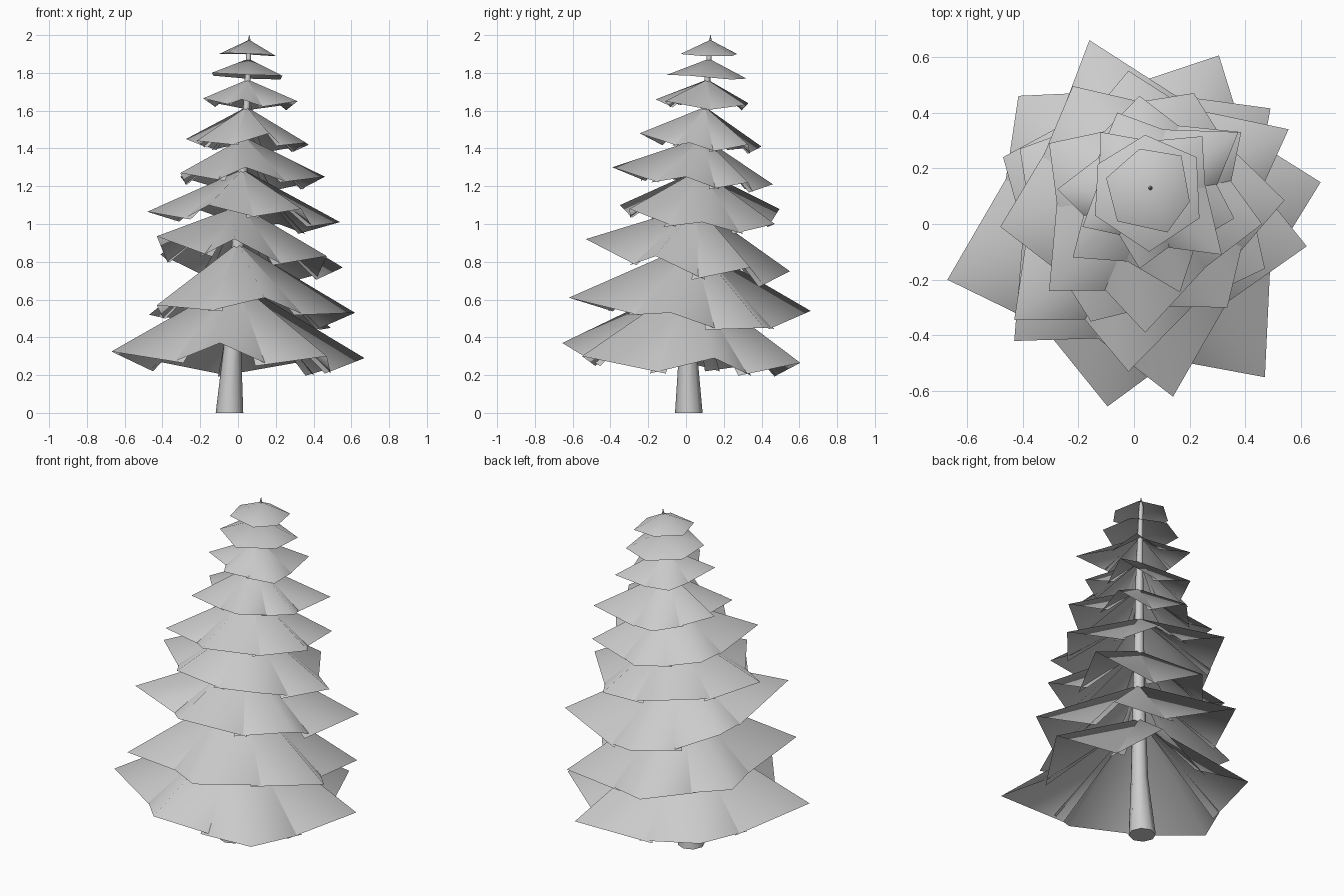
import bpy
import bmesh
import math
from mathutils import Vector

default_cube = bpy.data.objects.get("Cube")
if default_cube:
    bpy.data.objects.remove(default_cube, do_unlink=True)

# one flat grey for the whole tree
grey = bpy.data.materials.new("plain_grey")
grey.use_nodes = True
grey.diffuse_color = (0.6, 0.6, 0.6, 1)
grey.node_tree.nodes["Principled BSDF"].inputs["Base Color"].default_value = grey.diffuse_color

# leaning trunk path: position and radius
PATH = [
    (Vector((-.045, .015, 0)), .073),
    (Vector((-.03, .01, .35)), .046),
    (Vector((0, .04, .9)), .032),
    (Vector((.045, .1, 1.6)), .019),
    (Vector((.058, .128, 1.95)), .012),
    (Vector((.06, .13, 2)), .001),
]


def trunk_point(z):
    """Centre of the trunk at a given height."""
    for (low, _), (high, _) in zip(PATH, PATH[1:]):
        if z <= high.z:
            return low.lerp(high, (z - low.z) / (high.z - low.z))
    return PATH[-1][0].copy()


def finish(name, bm, angle):
    mesh = bpy.data.meshes.new(name)
    bm.to_mesh(mesh)
    bm.free()
    mesh.materials.append(grey)
    mesh.shade_smooth()
    mesh.set_sharp_from_angle(angle=math.radians(angle))
    obj = bpy.data.objects.new(name, mesh)
    bpy.context.collection.objects.link(obj)


def build_trunk(sides=8):
    bm = bmesh.new()
    rings = []
    for centre, radius in PATH:
        ring = []
        for i in range(sides):
            turn = math.tau * i / sides
            offset = Vector((math.cos(turn), math.sin(turn), 0)) * radius
            ring.append(bm.verts.new(centre + offset))
        rings.append(ring)
    for low, high in zip(rings, rings[1:]):
        for i in range(sides):
            j = (i + 1) % sides
            bm.faces.new((low[i], low[j], high[j], high[i]))
    bm.faces.new(rings[0][::-1])
    bm.faces.new(rings[-1])
    finish("trunk", bm, 50)


def build_cap(name, apex_z, rim):
    """Plain shallow cone near the crown."""
    bm = bmesh.new()
    top = bm.verts.new(trunk_point(apex_z))
    verts = [bm.verts.new(p) for p in rim]
    for i, vert in enumerate(verts):
        bm.faces.new((top, verts[(i + 1) % len(verts)], vert))
    finish(name, bm, 100)


def build_tier(name, apex_z, tips, inset=.72, droop=.12, overlap=5):
    """Ring of folded boughs, each slightly overlapping its neighbours."""
    apex = trunk_point(apex_z)

    def bearing(p):
        return math.atan2(p.y - apex.y, p.x - apex.x)

    def side_corner(tip, other, way):
        """Drooping corner of a bough, just past halfway to its neighbour."""
        gap = (way * (bearing(other) - bearing(tip))) % math.tau
        turn = bearing(tip) + way * (gap / 2 + math.radians(overlap))
        reach = ((tip - apex).xy.length + (other - apex).xy.length) / 2
        corner = apex + Vector((math.cos(turn), math.sin(turn), 0)) * reach * inset
        corner.z = (tip.z + other.z) / 2 - reach * droop
        return corner

    tips = sorted((Vector(t) for t in tips), key=bearing)
    bm = bmesh.new()
    for i, tip in enumerate(tips):
        before, after = tips[i - 1], tips[(i + 1) % len(tips)]
        outline = (apex, side_corner(tip, before, -1), tip, side_corner(tip, after, 1))
        top, right, point, left = [bm.verts.new(p) for p in outline]
        bm.faces.new((top, right, point))
        bm.faces.new((top, point, left))
    finish(name, bm, 100)


build_trunk()

# boughs from the ground up
build_tier("bottom_boughs", .7, [
    (-.67, -.2, .325), (-.095, -.655, .37), (.47, -.55, .3),
    (.67, .15, .29), (.305, .605, .265), (-.415, .46, .27)])
build_tier("second_boughs", .9, [
    (.14, -.62, .61), (-.43, -.42, .57), (-.47, .24, .52),
    (-.16, .66, .54), (.49, .415, .45), (.62, -.08, .53)], inset=.7, droop=.08)
build_tier("third_boughs", 1.1, [
    (-.02, -.53, .92), (-.43, -.345, .935), (-.41, .27, .84),
    (-.02, .55, .75), (.555, .34, .77), (.47, -.16, .83)], droop=.17)
build_tier("fourth_boughs", 1.29, [
    (.54, .085, 1.01), (.215, .47, 1.0), (-.22, .495, 1.08),
    (-.48, -.01, 1.065), (-.155, -.35, 1.1), (.335, -.3, 1.08)], inset=.78)
build_tier("fifth_boughs", 1.46, [
    (-.305, -.24, 1.27), (.04, -.39, 1.3), (.46, 0, 1.25),
    (.385, .33, 1.22), (.02, .46, 1.21), (-.305, .29, 1.25)])
build_tier("sixth_boughs", 1.62, [
    (.165, -.245, 1.48), (-.22, -.12, 1.44), (-.275, .125, 1.45),
    (-.06, .4, 1.41), (.375, .33, 1.42), (.36, .02, 1.43)], inset=.68)
build_tier("seventh_boughs", 1.765, [
    (.315, -.11, 1.65), (.02, -.16, 1.66), (-.185, -.01, 1.665),
    (-.12, .33, 1.64), (.245, .315, 1.63)], inset=.66)
build_cap("eighth_boughs", 1.875, [
    (.04, .32, 1.77), (.225, .24, 1.765), (.235, .02, 1.785),
    (.055, -.1, 1.79), (-.14, .03, 1.8), (-.13, .215, 1.785)])
build_cap("top_boughs", 1.975, [
    (.02, .27, 1.9), (.17, .245, 1.89), (.2, .08, 1.89),
    (.12, -.03, 1.9), (-.06, .01, 1.905), (-.1, .165, 1.9)])
